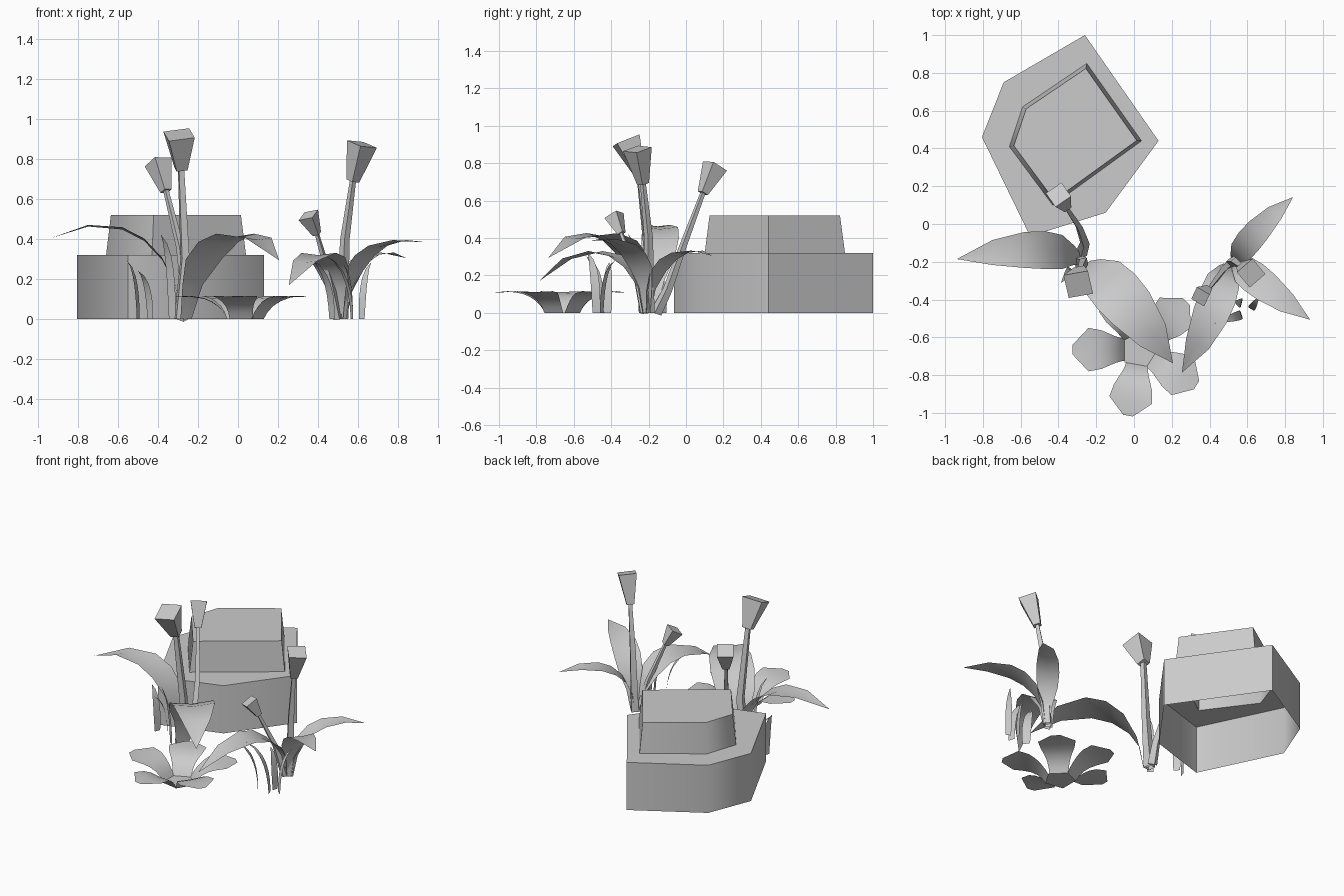
import bpy
import bmesh
import math
from mathutils import Vector

default_cube = bpy.data.objects.get("Cube")
if default_cube:
    bpy.data.objects.remove(default_cube, do_unlink=True)

# One plain grey for everything
grey = bpy.data.materials.new("plain_grey")
grey.use_nodes = True
GREY_VALUE = (0.6, 0.6, 0.6, 1.0)
grey.diffuse_color = GREY_VALUE
grey.node_tree.nodes["Principled BSDF"].inputs["Base Color"].default_value = GREY_VALUE

# Relative widths from root to tip
STEPS = (0, 0.15, 0.3, 0.45, 0.6, 0.8, 1)
LEAF = (0.28, 0.5, 0.9, 1, 0.95, 0.66, 0)
GRASS = (0.8, 0.95, 1, 0.95, 0.85, 0.5, 0)
PETAL = (0.5, 0.53, 0.6, 0.72, 0.87, 0.98, 0.22)


def finish(name, bm, recalc=True):
    """Turn a bmesh into a smooth-by-angle object."""
    bmesh.ops.remove_doubles(bm, verts=bm.verts, dist=0.0001)
    if recalc:
        bmesh.ops.recalc_face_normals(bm, faces=bm.faces)
    mesh = bpy.data.meshes.new(name)
    bm.to_mesh(mesh)
    bm.free()
    mesh.materials.append(grey)
    obj = bpy.data.objects.new(name, mesh)
    bpy.context.collection.objects.link(obj)
    bpy.ops.object.select_all(action="DESELECT")
    obj.select_set(True)
    bpy.context.view_layer.objects.active = obj
    bpy.ops.object.shade_smooth_by_angle(angle=math.radians(60))


def bridge(bm, first, second, closed=True):
    """Join two equal rows of vertices with quads."""
    count = len(first)
    for i in range(count if closed else count - 1):
        j = (i + 1) % count
        bm.faces.new((first[i], first[j], second[j], second[i]))


def bezier(points, t):
    a, b, c, d = points
    s = 1 - t
    return a * s**3 + b * (3 * s * s * t) + c * (3 * s * t * t) + d * t**3


def blade(name, points, width, profile=LEAF, fold=0.06):
    """A thin, slightly creased sheet that follows a curve."""
    points = [Vector(p) for p in points]
    side = Vector((0, 0, 1)).cross(points[-1] - points[0]).normalized()
    bm = bmesh.new()
    previous = None
    for t, scale in zip(STEPS, profile):
        centre = bezier(points, t)
        half = max(width * scale / 2, 0.001)
        dip = Vector((0, 0, -fold * half * 2 * min(1, t * 4)))
        row = [bm.verts.new(p) for p in
               (centre - side * half, centre + dip, centre + side * half)]
        if previous:
            bridge(bm, previous, row, closed=False)
        previous = row
    finish(name, bm, recalc=False)


def square_ring(bm, centre, axis, size, turn):
    """A square of vertices at right angles to an axis."""
    u = Vector((math.cos(turn), math.sin(turn), 0))
    u = (u - axis * u.dot(axis)).normalized()
    v = axis.cross(u)
    corners = ((-1, -1), (1, -1), (1, 1), (-1, 1))
    return [bm.verts.new(centre + (u * a + v * b) * size / 2) for a, b in corners]


def flower(name, stem, top, size, degrees, root):
    """A tapering square stem with a flared, flat-topped bud."""
    turn = math.radians(degrees)
    path = [Vector(p) for p in stem]
    top = Vector(top)
    bm = bmesh.new()
    previous = None
    for i, point in enumerate(path):
        axis = (path[min(i + 1, len(path) - 1)] - path[max(i - 1, 0)]).normalized()
        thick = root + (size * 0.2 - root) * i / (len(path) - 1)
        ring = square_ring(bm, point, axis, thick, turn)
        if previous:
            bridge(bm, previous, ring)
        previous = ring
    finish(name + "_stem", bm)

    bm = bmesh.new()
    axis = (top - path[-1]).normalized()
    low = square_ring(bm, path[-1], axis, size * 0.42, turn)
    high = square_ring(bm, top, axis, size, turn)
    bridge(bm, low, high)
    bm.faces.new(high)
    bm.faces.new(low[::-1])
    finish(name + "_bud", bm)


# Stepped rock: a wide lower block open below, and a tapered upper block
outer = ((-0.26, 1), (-0.69, 0.75), (-0.805, 0.46),
         (-0.55, -0.065), (-0.15, 0.06), (0.13, 0.44))
inner = ((-0.25, 0.85), (-0.59, 0.62), (-0.66, 0.41), (-0.43, 0.1), (0.04, 0.44))
middle = Vector((-0.32, 0.47))
LEDGE, SUMMIT = 0.32, 0.52

bm = bmesh.new()
ground = [bm.verts.new((x, y, 0)) for x, y in outer]
rim = [bm.verts.new((x, y, LEDGE)) for x, y in outer]
foot = [bm.verts.new((x, y, LEDGE)) for x, y in inner]
crown = []
for corner in inner:
    p = middle.lerp(Vector(corner), 0.93)
    crown.append(bm.verts.new((p.x, p.y, SUMMIT)))
bridge(bm, ground, rim)
bridge(bm, foot, crown)
bm.faces.new(crown)
# Ledge between the blocks; the fourth and fifth rim corners share one foot corner
for i, j in ((0, 1), (1, 2), (2, 3)):
    bm.faces.new((rim[i], rim[j], foot[j], foot[i]))
bm.faces.new((rim[3], rim[4], foot[3]))
bm.faces.new((rim[4], rim[5], foot[4], foot[3]))
bm.faces.new((rim[5], rim[0], foot[0], foot[4]))
finish("stepped_rock", bm)

# Flowers of the left and right plants
flower("tall_flower",
       ((-0.29, -0.2, 0), (-0.265, -0.2, 0.3), (-0.285, -0.25, 0.75)),
       (-0.295, -0.32, 0.922), 0.132, 13, 0.05)
flower("leaning_flower",
       ((-0.28, -0.16, 0), (-0.26, -0.1, 0.12), (-0.29, -0.015, 0.36), (-0.36, 0.09, 0.64)),
       (-0.4, 0.155, 0.785), 0.1, 35, 0.045)
flower("side_flower",
       ((0.52, -0.2, 0), (0.535, -0.2, 0.4), (0.575, -0.23, 0.69)),
       (0.62, -0.26, 0.875), 0.11, 40, 0.045)
flower("small_flower",
       ((0.5, -0.22, 0), (0.46, -0.26, 0.2), (0.395, -0.345, 0.425)),
       (0.352, -0.385, 0.52), 0.08, -25, 0.035)

# Broad arching leaves
blade("left_plant_outer_leaf",
      ((-0.28, -0.19, 0), (-0.32, -0.13, 0.42), (-0.62, -0.11, 0.58), (-0.935, -0.185, 0.405)), 0.2)
blade("left_plant_front_leaf",
      ((-0.26, -0.22, 0), (-0.22, -0.2, 0.42), (0.05, -0.5, 0.56), (0.205, -0.735, 0.295)), 0.27)
blade("right_plant_front_leaf",
      ((0.5, -0.22, 0), (0.5, -0.22, 0.36), (0.4, -0.55, 0.44), (0.255, -0.785, 0.17)), 0.2)
blade("right_plant_back_leaf",
      ((0.53, -0.2, 0), (0.52, -0.2, 0.32), (0.68, 0.02, 0.38), (0.84, 0.14, 0.305)), 0.14)
blade("right_plant_outer_leaf",
      ((0.53, -0.21, 0), (0.54, -0.2, 0.34), (0.72, -0.36, 0.43), (0.93, -0.505, 0.385)), 0.17)


def grass(name, root, tip, width=0.05):
    """A narrow blade that rises first and then bends to its tip."""
    root, tip = Vector(root), Vector(tip)
    rise = Vector((0, 0, tip.z * 0.45))
    bend = root.lerp(tip, 0.3)
    bend.z = tip.z * 0.9
    blade(name, (root, root + rise, bend, tip), width, GRASS)


# Grass tufts beside both plants
grass("left_grass_outer", (-0.5, -0.14, 0), (-0.555, -0.12, 0.29))
grass("left_grass_inner", (-0.44, -0.12, 0), (-0.5, -0.17, 0.24))
grass("left_grass_tall", (-0.33, -0.24, 0), (-0.385, -0.31, 0.42))
grass("right_grass_front", (0.57, -0.48, 0), (0.43, -0.525, 0.32))
grass("right_grass_middle", (0.57, -0.42, 0), (0.53, -0.41, 0.27))
grass("right_grass_outer", (0.62, -0.45, 0), (0.665, -0.38, 0.28), 0.04)
grass("right_grass_inner", (0.47, -0.46, 0), (0.36, -0.53, 0.3), 0.06)

# Low rosette of five blunt leaves rising from a small five-sided floor
heart = Vector((0.03, -0.665, 0))
FLOOR = 0.08


def outward(degrees):
    angle = math.radians(degrees)
    return Vector((math.cos(angle), math.sin(angle), 0))


petal_angles = (46, 114, 180, 260, 328)
bm = bmesh.new()
corners = []
for first, second in zip(petal_angles, petal_angles[1:] + (petal_angles[0] + 360,)):
    reach = FLOOR / math.cos(math.radians((second - first) / 2))
    corners.append(bm.verts.new(heart + outward((first + second) / 2) * reach))
bm.faces.new(corners)
finish("rosette_floor", bm)

for number, degrees in enumerate(petal_angles):
    rise = ((FLOOR, 0), (0.12, 0.08), (0.2, 0.135), (0.355, 0.11))
    curve = [heart + outward(degrees) * r + Vector((0, 0, z)) for r, z in rise]
    blade("rosette_leaf_%d" % number, curve, 0.235, PETAL, fold=0.02)
